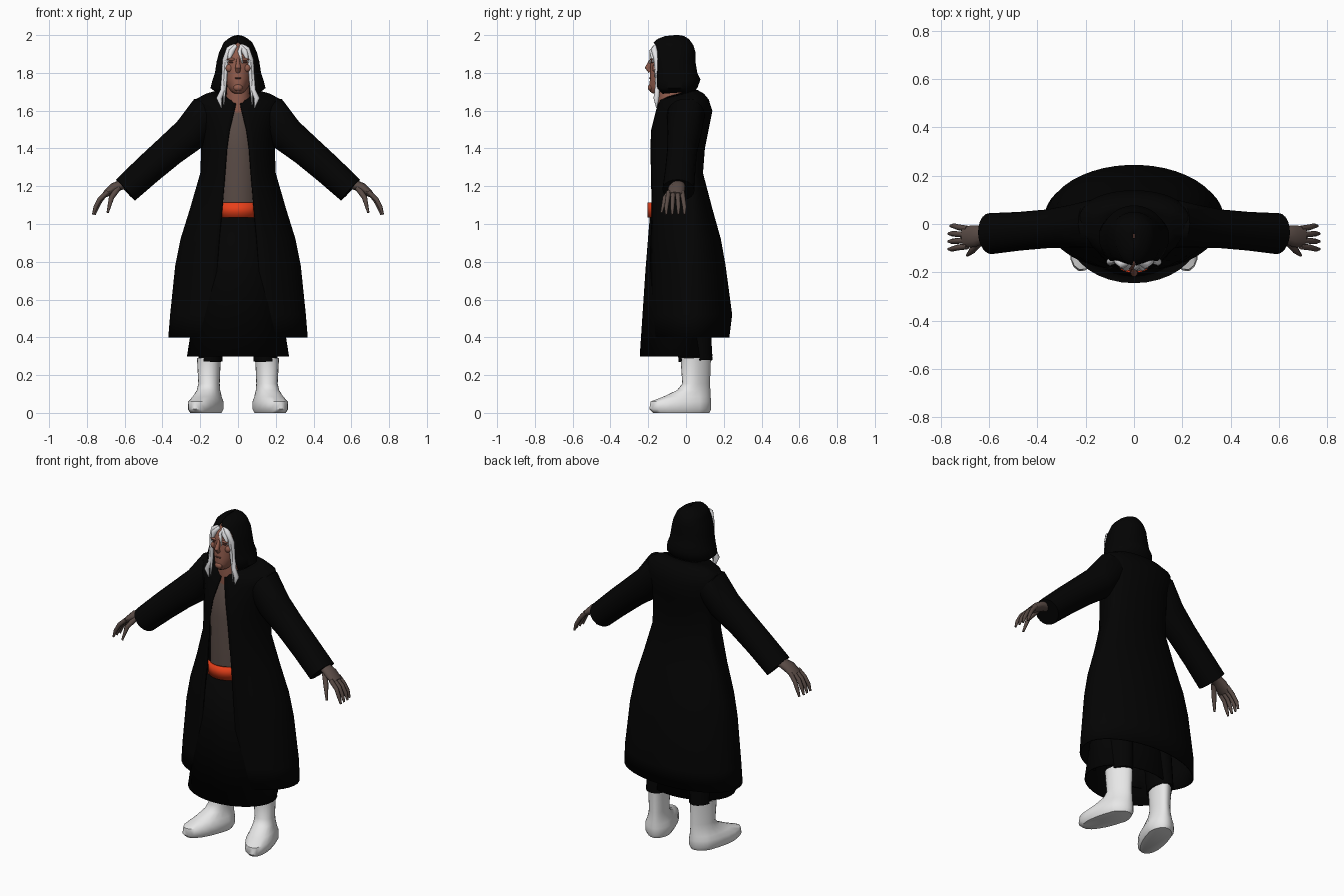
import bpy
import bmesh
from math import sin, cos, pi, asin, radians
from mathutils import Vector, Matrix

if "Cube" in bpy.data.objects:
    bpy.data.objects.remove(bpy.data.objects["Cube"], do_unlink=True)


def material(name, *colour):
    mat = bpy.data.materials.new(name)
    mat.use_nodes = True
    mat.diffuse_color = (*colour, 1)
    shader = mat.node_tree.nodes["Principled BSDF"]
    shader.inputs["Base Color"].default_value = (*colour, 1)
    shader.inputs["Roughness"].default_value = .9
    return mat


BLACK = material("black cloth", .001, .001, .001)
WHITE = material("white leather", .8, .8, .8)
HAIR = material("white hair", .8, .8, .82)
SKIN = material("face skin", .29, .11, .075)
DUSKY = material("dusky brown skin", .1, .07, .06)
RED = material("orange red sash", .8, .05, .01)
DARK = material("dark brown features", .11, .04, .03)


def finish(name, bm, mat, mirror=False, thick=0, sharp=50):
    """Turn a bmesh into a smooth shaded object with its modifiers."""
    bmesh.ops.recalc_face_normals(bm, faces=bm.faces[:])
    mesh = bpy.data.meshes.new(name)
    bm.to_mesh(mesh)
    bm.free()
    mesh.materials.append(mat)
    mesh.shade_smooth()
    mesh.set_sharp_from_angle(angle=radians(sharp))
    part = bpy.data.objects.new(name, mesh)
    bpy.context.scene.collection.objects.link(part)
    if thick:
        part.modifiers.new("thickness", 'SOLIDIFY').thickness = thick
    if mirror:
        part.modifiers.new("mirror", 'MIRROR')


def bridge_rings(bm, rings, closed, caps):
    """Join successive rings of points with quads."""
    rows = [[bm.verts.new(point) for point in ring] for ring in rings]
    count = len(rows[0])
    for lower, upper in zip(rows, rows[1:]):
        for i in range(count if closed else count - 1):
            j = (i + 1) % count
            bm.faces.new((lower[i], lower[j], upper[j], upper[i]))
    if caps:
        bm.faces.new(rows[0])
        bm.faces.new(rows[-1])


def loft(name, mat, rows, centre=0, count=32, opened=False, arc=None, caps=False,
         flare=0, place=Matrix(), **options):
    """Stack ovals: height, half width, front depth, back depth, half gap, front drop."""
    closed = not (opened or arc)
    rings = []
    for z, width, front, back, *extra in rows:
        gap, drop = (extra + [0, 0])[:2]
        start = -arc if arc else asin(gap / width)
        sweep = 2 * (arc or pi - start)
        ring = []
        for i in range(count):
            angle = start + sweep * i / (count if closed else count - 1)
            s, c = sin(angle), cos(angle)
            y = centre - c * (front if c > 0 else back)
            ring.append((width * s * (1 + flare * c), y, z - drop * max(0, c)))
        rings.append(ring)
    bm = bmesh.new()
    bridge_rings(bm, rings, closed, caps)
    bm.transform(place)
    finish(name, bm, mat, **options)


def tube(name, mat, points, count=12, **options):
    """Sweep an oval along points: x, y, z, thickness, optional width along y."""
    centres = [Vector(point[:3]) for point in points]
    rings = []
    for i, point in enumerate(points):
        ahead = centres[min(i + 1, len(points) - 1)]
        along = (ahead - centres[max(i - 1, 0)]).normalized()
        wide = Vector((0, 1, 0))
        wide = (wide - along * wide.dot(along)).normalized()
        thin = along.cross(wide)
        angles = [k * 2 * pi / count for k in range(count)]
        rings.append([centres[i] + thin * point[3] * cos(a) + wide * point[-1] * sin(a)
                      for a in angles])
    bm = bmesh.new()
    bridge_rings(bm, rings, True, True)
    finish(name, bm, mat, **options)


def ball(name, mat, location, size, **options):
    bm = bmesh.new()
    bmesh.ops.create_uvsphere(bm, u_segments=12, v_segments=8, radius=1)
    bm.transform(Matrix.Translation(location) @ Matrix.Diagonal((*size, 1)))
    finish(name, bm, mat, **options)


# Long open coat
loft("coat", BLACK, [
    (.4, .37, .23, .2, .13), (.52, .36, .23, .215, .12), (.78, .333, .23, .18, .11),
    (.92, .305, .23, .155, .1), (1.08, .255, .225, .11, .085), (1.27, .2, .23, .06, .07),
    (1.4, .195, .23, .07, .06), (1.5, .2, .22, .09, .045), (1.6, .23, .19, .11, .02),
    (1.66, .225, .175, .09, .01, .02), (1.69, .17, .17, .065, .01, .035),
    (1.71, .1, .16, .03, .03, .045),
], centre=.03, count=40, opened=True, thick=.008)

# Sleeves
tube("sleeve", BLACK, [
    (.1, 0, 1.58, .07, .08), (.175, 0, 1.58, .1), (.255, -.01, 1.475, .095, .09),
    (.36, -.02, 1.39, .085, .08), (.475, -.03, 1.29, .08), (.595, -.04, 1.18, .075, .085),
], count=20, mirror=True)

# Underskirt and trouser legs
loft("underskirt", BLACK, [(.3, .27, .195, .19), (.75, .2, .165, .15), (1.06, .14, .14, .11)],
     centre=-.05, thick=.006)
tube("trouser_leg", BLACK, [(.146, .05, .275, .063, .09), (.12, .02, .9, .075, .09)],
     count=16, mirror=True)

# Bare torso and sash
loft("torso", DUSKY, [
    (1, .14, .17, .06), (1.4, .14, .18, .07), (1.5, .14, .17, .08),
    (1.6, .11, .14, .08), (1.65, .07, .11, .06),
], caps=True)
loft("sash", RED, [(z, .15, .203, .1) for z in (1.035, 1.115)], arc=.62, count=14, thick=.008)

# Boots, toes turned outward
loft("boot", WHITE, [
    (0, .066, .235, .075), (.02, .077, .257, .085), (.06, .076, .25, .085),
    (.085, .066, .18, .083), (.12, .057, .1, .082), (.155, .054, .07, .08), (.29, .06, .08, .085),
], caps=True, flare=.22, count=24, mirror=True,
    place=Matrix.Translation((.15, .05, 0)) @ Matrix.Rotation(radians(18), 4, 'Z'))

# Hands with fingers and thumb
tube("palm", DUSKY, [(.56, -.035, 1.21, .028, .034), (.615, -.04, 1.21, .028, .034),
                     (.66, -.05, 1.19, .026, .045), (.705, -.055, 1.155, .017, .045)],
     mirror=True)
for i, finger in enumerate(("little", "ring", "middle", "index")):
    y = -.02 - .024 * i
    tip = y - .008 * (i - 1.5)
    reach = -.008 if finger == "little" else 0
    tube(finger + "_finger", DUSKY, [
        (.69, y, 1.17, .013), (.733 + reach, (y + tip) / 2, 1.13, .012),
        (.754 + reach, tip, 1.09, .011), (.767 + reach, tip, 1.05, .006)], count=8, mirror=True)
tube("thumb", DUSKY, [(.635, -.07, 1.19, .016), (.67, -.11, 1.14, .014), (.69, -.13, 1.06, .006)],
     count=8, mirror=True)

# Neck and head
tube("neck", SKIN, [(0, -.07, 1.6, .075), (0, -.085, 1.66, .064), (0, -.09, 1.76, .057)], count=16)
loft("head", SKIN, [
    (1.69, .025, .085, .03), (1.7, .04, .1, .05), (1.73, .058, .106, .07), (1.77, .072, .1, .085),
    (1.87, .08, .1, .09), (1.92, .073, .09, .085), (1.96, .045, .055, .06),
], centre=-.09, caps=True, count=24)

# Face features
tube("nose", SKIN, [(0, -.183, 1.876, .007), (0, -.203, 1.826, .015), (0, -.188, 1.807, .012)])
ball("eye", DARK, (.034, -.178, 1.856), (.014, .007, .005), mirror=True)
ball("brow", SKIN, (.034, -.18, 1.872), (.026, .01, .007), mirror=True)
ball("cheek", SKIN, (.045, -.165, 1.825), (.022, .014, .02), mirror=True)
ball("lips", DARK, (0, -.189, 1.772), (.02, .007, .004))
ball("chin", SKIN, (0, -.188, 1.722), (.024, .014, .018))

# Hair tucked inside the hood, its tips falling out below
tube("long_lock", HAIR, [
    (.015, -.155, 1.948, .01), (.045, -.168, 1.925, .018), (.068, -.155, 1.87, .014),
    (.077, -.15, 1.79, .01), (.08, -.153, 1.71, .013), (.1, -.157, 1.665, .015),
    (.088, -.155, 1.615, .003)], count=8, mirror=True)
tube("inner_lock", HAIR, [(.058, -.165, 1.9, .009), (.064, -.158, 1.82, .01),
                          (.07, -.153, 1.74, .01), (.075, -.155, 1.63, .003)], count=8, mirror=True)
tube("fringe", HAIR, [(.012, -.16, 1.943, .01), (.035, -.178, 1.915, .017),
                      (.056, -.175, 1.855, .003)], count=8, mirror=True)
tube("loose_lock", HAIR, [(.02, -.165, 1.94, .01), (.008, -.182, 1.915, .011),
                          (.024, -.192, 1.85, .003)], count=8)

# Hood framing the face
loft("hood", BLACK, [
    (1.695, .115, .12, .09, .09, .01), (1.72, .146, .14, .11, .1), (1.765, .134, .14, .127, .09),
    (1.8, .122, .145, .11, .086), (1.86, .113, .145, .1, .08), (1.91, .1, .14, .1, .07),
    (1.945, .083, .13, .09, .045), (1.96, .077, .122, .08, .008), (1.98, .054, .1, .065),
    (1.995, .028, .06, .04), (2, .004, .01, .01),
], centre=-.05, count=36, opened=True, thick=.006, sharp=60)
